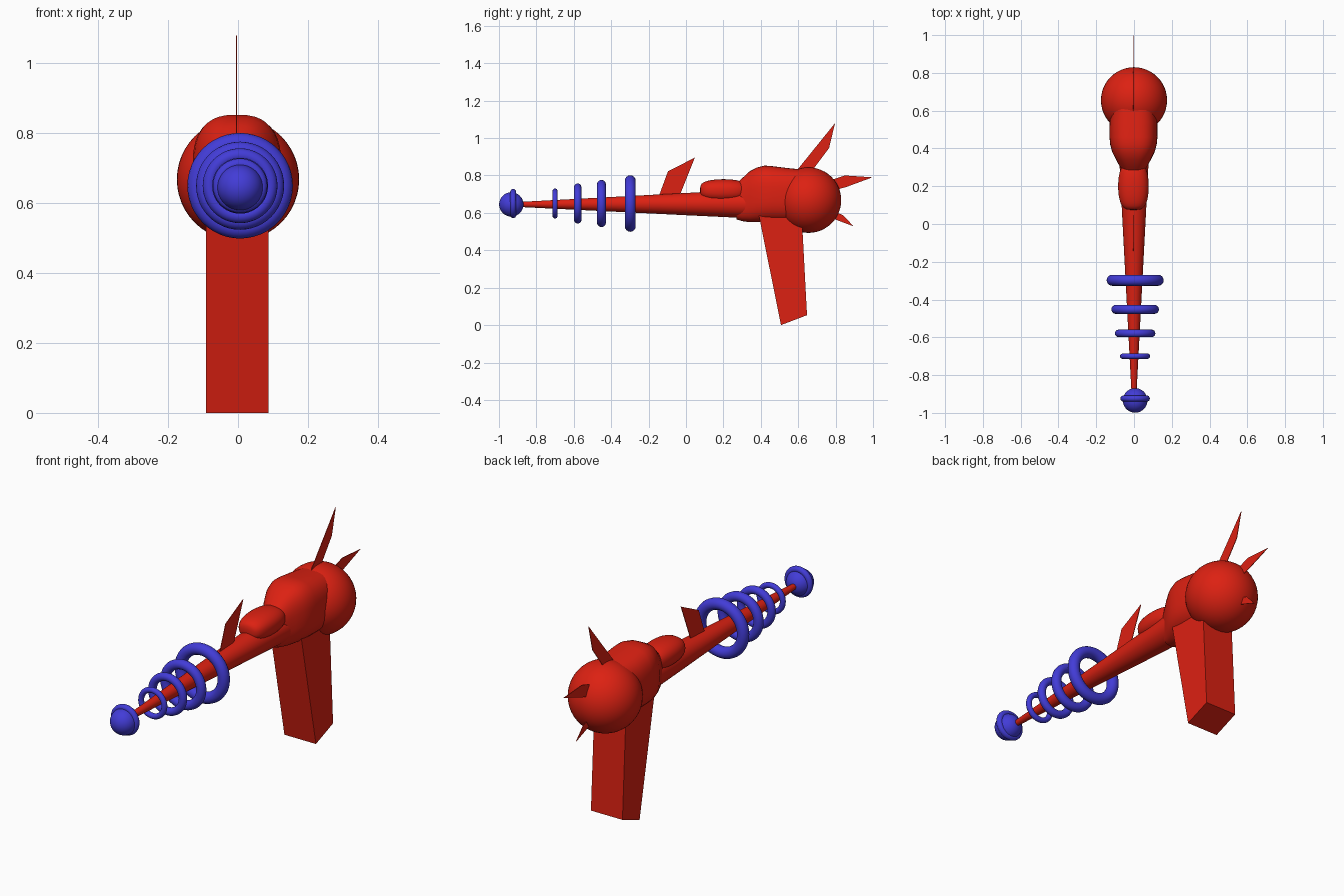
import bpy, bmesh, math
from mathutils import Vector

if "Cube" in bpy.data.objects:
    bpy.data.objects.remove(bpy.data.objects["Cube"])


def material(name, rgb):
    m = bpy.data.materials.new(name)
    m.diffuse_color = (*rgb, 1)
    m.use_nodes = True
    m.node_tree.nodes["Principled BSDF"].inputs["Base Color"].default_value = m.diffuse_color
    return m


RED = material("red_metal", (0.72, 0.015, 0.006))
BLUE = material("blue_metal", (0.055, 0.045, 0.68))
AXIS_Z = 0.645
AXIS_X = 0.006


def finish(ob, name, mat, smooth=True, angle=40):
    ob.name = name
    ob.data.materials.append(mat)
    if smooth:
        bpy.ops.object.select_all(action='DESELECT')
        ob.select_set(True)
        bpy.context.view_layer.objects.active = ob
        bpy.ops.object.shade_smooth_by_angle(angle=math.radians(angle))
    return ob


def from_bmesh(bm, name, mat, smooth=True, angle=40):
    bmesh.ops.recalc_face_normals(bm, faces=bm.faces)
    me = bpy.data.meshes.new(name)
    bm.to_mesh(me)
    bm.free()
    ob = bpy.data.objects.new(name, me)
    bpy.context.collection.objects.link(ob)
    return finish(ob, name, mat, smooth, angle)


def loft(name, sections, power, mat, x=0.0, n=40):
    """Superellipse sections (y, half width, bottom z, top z) along y."""
    bm = bmesh.new()
    rings = []
    for y, hw, lo, hi in sections:
        ring = []
        for i in range(n):
            a = math.tau * i / n
            c, s = math.cos(a), math.sin(a)
            px = math.copysign(abs(c) ** (2 / power), c) * hw
            pz = math.copysign(abs(s) ** (2 / power), s) * (hi - lo) / 2
            ring.append(bm.verts.new((x + px, y, (lo + hi) / 2 + pz)))
        rings.append(ring)
    for a, b in zip(rings, rings[1:]):
        for i in range(n):
            j = (i + 1) % n
            bm.faces.new((a[i], a[j], b[j], b[i]))
    bm.faces.new(rings[0])
    bm.faces.new(rings[-1])
    return from_bmesh(bm, name, mat)


def ball(name, y, z, r, mat, x=0.0):
    bpy.ops.mesh.primitive_uv_sphere_add(segments=48, ring_count=24, radius=r,
                                         location=(x, y, z))
    return finish(bpy.context.object, name, mat)


def hoop(name, y, outer, tube):
    bpy.ops.mesh.primitive_torus_add(major_radius=outer - tube, minor_radius=tube,
                                     major_segments=48, minor_segments=16,
                                     location=(AXIS_X, y, AXIS_Z + 0.005),
                                     rotation=(math.pi / 2, 0, 0))
    return finish(bpy.context.object, name, BLUE)


def fin(name, pts, x=-0.004, t=0.003):
    """Thin blade from a (y, z) outline."""
    bm = bmesh.new()
    f = bm.faces.new([bm.verts.new((x - t / 2, y, z)) for y, z in pts])
    ext = bmesh.ops.extrude_face_region(bm, geom=[f])
    verts = [v for v in ext["geom"] if isinstance(v, bmesh.types.BMVert)]
    bmesh.ops.translate(bm, verts=verts, vec=Vector((t, 0, 0)))
    return from_bmesh(bm, name, RED, smooth=False)


# Tapered barrel
loft("barrel", [(-0.90, 0.013, 0.632, 0.658), (0.05, 0.063, 0.585, 0.709),
                (0.345, 0.078, 0.571, 0.725)], 2, RED, x=0.0)

# Muzzle ball with its collar
ball("muzzle_ball", -0.934, AXIS_Z, 0.065, BLUE, AXIS_X)
hoop("muzzle_collar", -0.924, 0.078, 0.016)

# Barrel rings, growing towards the body
for i, (y, outer, tube) in enumerate([(-0.70, 0.080, 0.014), (-0.579, 0.107, 0.020),
                                      (-0.452, 0.126, 0.024), (-0.298, 0.151, 0.029)]):
    hoop(f"barrel_ring_{i + 1}", y, outer, tube)

# Main body swelling from the barrel into the rear chamber
loft("body", [(0.27, 0.055, 0.565, 0.755), (0.30, 0.070, 0.556, 0.785),
              (0.34, 0.092, 0.550, 0.822), (0.38, 0.112, 0.550, 0.843),
              (0.42, 0.123, 0.550, 0.853), (0.46, 0.127, 0.550, 0.850),
              (0.54, 0.126, 0.550, 0.840), (0.66, 0.110, 0.560, 0.828)], 2.7, RED, x=-0.003)

# Rounded pod on top of the barrel
pod = []
for i in range(17):
    a = math.pi * (i / 16 - 0.5)
    s = math.sin(a)
    k = max(math.cos(a), 0.03) ** 0.5
    pod.append((0.2 + 0.125 * s, 0.081 * k, 0.718 - 0.062 * k, 0.718 + 0.062 * k))
loft("top_pod", pod, 2.3, RED, x=-0.003)

# Rear chamber
ball("rear_chamber", 0.655, 0.668, 0.175, RED)

# Raked grip with a slanted foot
bm = bmesh.new()
outline = [(0.508, 0.0), (0.647, 0.053), (0.618, 0.60), (0.387, 0.60)]
left = [bm.verts.new((-0.092, y, z)) for y, z in outline]
right = [bm.verts.new((0.087, y, z)) for y, z in outline]
bm.faces.new(left)
bm.faces.new(right)
for i in range(4):
    j = (i + 1) % 4
    bm.faces.new((left[i], left[j], right[j], right[i]))
from_bmesh(bm, "grip", RED, smooth=False)

# Sight and tail fins
fin("front_sight", [(-0.145, 0.69), (-0.096, 0.823), (0.047, 0.895), (-0.035, 0.69)])
fin("upper_tail_fin", [(0.595, 0.83), (0.797, 1.08), (0.765, 0.947), (0.67, 0.82)])
fin("middle_tail_fin", [(0.76, 0.77), (0.85, 0.80), (0.997, 0.79), (0.856, 0.738), (0.79, 0.72)])
fin("lower_tail_fin", [(0.78, 0.61), (0.84, 0.588), (0.896, 0.528), (0.77, 0.575)])
